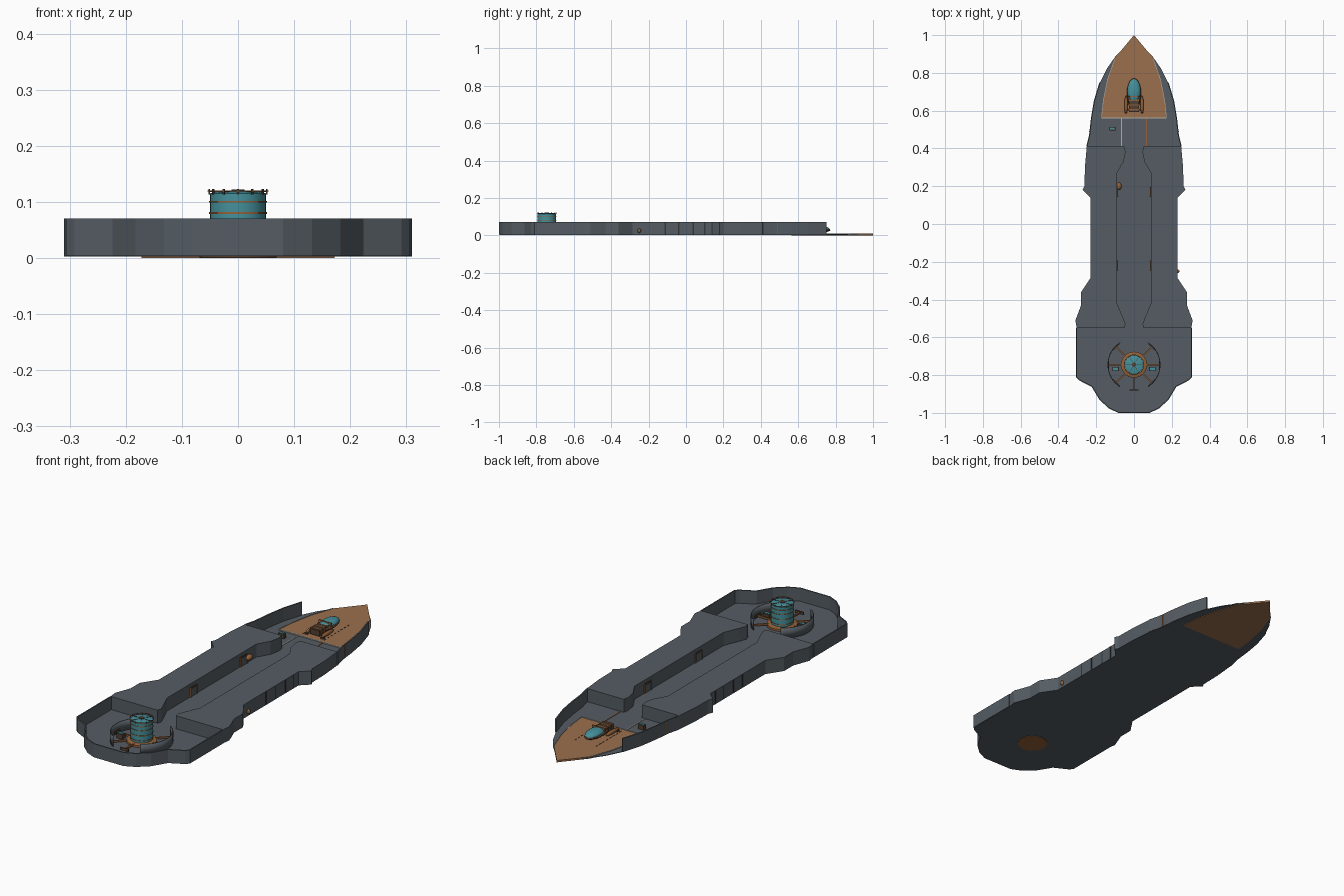
import bpy, bmesh, math
from mathutils import Vector, Matrix

if "Cube" in bpy.data.objects:
    bpy.data.objects.remove(bpy.data.objects["Cube"])


def material(name, r, g, b):
    m = bpy.data.materials.new(name)
    m.use_nodes = True
    m.diffuse_color = (r, g, b, 1)
    m.node_tree.nodes["Principled BSDF"].inputs["Base Color"].default_value = (r, g, b, 1)
    return m


GRAY = material("hull gray", .09, .108, .125)
DARK = material("dark seam", .035, .04, .045)
COPPER = material("copper deck", .33, .16, .075)
BRONZE = material("bronze trim", .3, .12, .04)
BROWN = material("brown metal", .085, .05, .03)
TEAL = material("teal glass", .06, .28, .33)
PALE = material("pale line", .45, .43, .38)


def finish(name, bm, mat, smooth=False):
    bmesh.ops.recalc_face_normals(bm, faces=bm.faces[:])
    me = bpy.data.meshes.new(name)
    bm.to_mesh(me)
    bm.free()
    ob = bpy.data.objects.new(name, me)
    bpy.context.collection.objects.link(ob)
    me.materials.append(mat)
    if smooth:
        bpy.context.view_layer.objects.active = ob
        bpy.ops.object.select_all(action='DESELECT')
        ob.select_set(True)
        bpy.ops.object.shade_smooth_by_angle(angle=math.radians(35))
    return ob


def prism(name, pts, z0, z1, mat):
    bm = bmesh.new()
    f = bm.faces.new([bm.verts.new((x, y, z0)) for x, y in pts])
    top = bmesh.ops.extrude_face_region(bm, geom=[f])["geom"]
    bmesh.ops.translate(bm, vec=(0, 0, z1 - z0), verts=[v for v in top if isinstance(v, bmesh.types.BMVert)])
    return finish(name, bm, mat)


def box(name, center, size, mat, angle=0):
    bm = bmesh.new()
    bmesh.ops.create_cube(bm, size=1, matrix=Matrix.Translation(center)
                          @ Matrix.Rotation(angle, 4, 'Z') @ Matrix.Diagonal((*size, 1)))
    return finish(name, bm, mat)


def lathe(name, profile, center, mat, steps=32):
    bm = bmesh.new()
    vs = [bm.verts.new((r, 0, z)) for r, z in profile]
    es = [bm.edges.new(p) for p in zip(vs, vs[1:])]
    bmesh.ops.spin(bm, geom=vs + es, cent=(0, 0, 0), axis=(0, 0, 1), angle=math.tau, steps=steps)
    bmesh.ops.remove_doubles(bm, verts=bm.verts[:], dist=1e-5)
    bmesh.ops.translate(bm, vec=center, verts=bm.verts[:])
    return finish(name, bm, mat, True)


def wall(name, path, z0, z1, mat, thick=.006, smooth=False):
    bm = bmesh.new()
    lo = [bm.verts.new((x, y, z0)) for x, y in path]
    hi = [bm.verts.new((x, y, z1)) for x, y in path]
    for i in range(len(path) - 1):
        bm.faces.new((lo[i], lo[i + 1], hi[i + 1], hi[i]))
    ob = finish(name, bm, mat, smooth)
    s = ob.modifiers.new("thickness", 'SOLIDIFY')
    s.thickness, s.offset = thick, 0


def ellipsoid(name, center, size, mat):
    bm = bmesh.new()
    bmesh.ops.create_uvsphere(bm, u_segments=20, v_segments=12, radius=1,
                              matrix=Matrix.Translation(center) @ Matrix.Diagonal((*size, 1)))
    return finish(name, bm, mat, True)


def flip(pts):
    return [(-x, y) for x, y in reversed(pts)]


# Half outlines of the ship, listed from bow to stern
FLOOR, TOP = .006, .07
bow = [(.18, .75), (.21, .65), (.225, .56), (.235, .47), (.25, .41)]
middle = [(.25, .41), (.26, .3), (.262, .2), (.272, .18), (.23, .14), (.23, -.285),
          (.28, -.36), (.28, -.43), (.31, -.51), (.304, -.55)]
stern = [(.304, -.55), (.304, -.81), (.29, -.825), (.222, -.86), (.18, -.93), (.13, -.975), (.08, -.998)]
corridor = [(.05, .41), (.045, .38), (.055, .33), (.09, .27), (.09, -.42), (.06, -.49), (.045, -.53), (.05, -.55)]

# Hull floor
half = [(.1, .885), (.145, .82)] + bow + middle[1:] + stern[1:]
prism("hull_floor", [(0, .99)] + half + flip(half), .003, FLOOR, GRAY)

# Bow deck with a pale rear lip
deck = [(.1, .88), (.14, .765), (.163, .65), (.172, .563)]
prism("bow_deck", [(0, 1)] + deck + flip(deck), 0, .009, COPPER)
box("deck_rear_lip", (0, .562, .008), (.344, .005, .006), PALE)

# Solid side blocks, bow walls and their details
for s, side in ((1, "left"), (-1, "right")):
    mirror = [(s * x, y) for x, y in middle + corridor[::-1]]
    prism(side + "_block", mirror, FLOOR - .002, TOP, GRAY)
    wall(side + "_bow_wall", [(s * x, y) for x, y in bow], .004, TOP, GRAY)
    wall(side + "_deck_trim", [(s * x, y) for x, y in deck], .007, .011, PALE, .003)
    for y in (.17, -.22):
        box(side + "_corridor_door", (s * .089, y, .03), (.006, .05, .046), BROWN)
        box(side + "_door_panel", (s * .087, y, .028), (.006, .036, .038), GRAY)
        for e in (-1, 1):
            box(side + "_door_post", (s * .086, y + e * .025, .03), (.006, .004, .046), BRONZE)
    for y in (.04, -.04, -.11, .1):
        box(side + "_hull_seam", (s * .23, y, .037), (.003, .008, .064), DARK)
    box(side + "_hull_stripe", (s * .234, .49, .037), (.006, .004, .064), BRONZE)
    box(side + "_floor_line", (s * .066, .487, .007), (.004, .15, .003), BRONZE if s > 0 else PALE)
    for i in range(8):
        box(side + "_deck_dash", (s * .058, .59 + i * .026, .0095), (.002, .014, .002), BROWN)
ellipsoid("corridor_vent", (-.08, .2, .035), (.014, .02, .014), BRONZE)
box("forward_console", (-.115, .505, .017), (.032, .018, .022), BROWN)
box("forward_screen", (-.115, .505, .029), (.026, .012, .003), TEAL)
ellipsoid("side_lamp", (.233, -.25, .025), (.008, .009, .012), BRONZE)
box("side_lamp_glass", (.238, -.25, .025), (.006, .008, .01), TEAL)

# Stern bay wall
wall("stern_wall", stern + flip(stern), .004, TOP, GRAY)

# Tower: base, glass body, hoops and cap
C = Vector((0, -.745, 0))


def polar(r, a, z=0):
    return C + Vector((r * math.cos(a), r * math.sin(a), z))


lathe("tower_base", [(0, .001), (.069, .001), (.069, .016), (.058, .02), (0, .02)], C, BRONZE)
lathe("tower_body", [(0, .018), (.05, .018), (.05, .115), (.044, .117), (0, .12)], C, TEAL)
for z in (.03, .055, .08, .1):
    lathe("tower_hoop", [(.048, z - .0015), (.052, z - .0015), (.052, z + .0015), (.048, z + .0015)], C, BRONZE)
lathe("tower_cap", [(0, .117), (.012, .117), (.012, .122), (0, .122)], C, BROWN, 16)
lathe("tower_rail", [(.051, .118), (.054, .118), (.054, .1205), (.051, .1205), (.051, .118)], C, BRONZE)
for i in range(12):
    a = i * math.tau / 12
    box("rail_post", polar(.051, a, .118), (.003, .003, .009), BROWN, a)
for i in range(6):
    a = i * math.tau / 6
    box("cap_rib", polar(.032, a, .1185), (.038, .002, .002), BROWN, a)

# Curved screens around the tower
for name, mid in (("left_screen", 0), ("right_screen", math.pi)):
    arc = [polar(.138, mid + math.radians(-58 + 116 * i / 20)) for i in range(21)]
    wall(name, [(p.x, p.y) for p in arc], .005, .056, GRAY, .004, True)

# Radial struts with cross bars, and consoles
for deg in (45, 135, 180, 225, 270, 315, 0):
    a = math.radians(deg)
    box("strut", polar(.1, a, .016), (.075, .007, .008), BRONZE, a)
    box("strut_bar", polar(.134, a, .018), (.005, .045, .012), BROWN, a)
for x in (-.097, .097):
    box("tower_console", (x, -.768, .017), (.034, .022, .024), BROWN)
    box("console_screen", (x, -.768, .03), (.027, .014, .003), TEAL)

# Small craft parked on the bow deck
ellipsoid("craft_hull", (0, .69, .028), (.038, .082, .016), BROWN)
ellipsoid("craft_canopy", (0, .705, .034), (.034, .062, .017), TEAL)
box("craft_engine", (0, .63, .028), (.052, .075, .026), BROWN)
for y in (.605, .63, .655):
    box("engine_band", (0, y, .029), (.056, .006, .029), BRONZE)
box("canopy_frame", (0, .675, .036), (.068, .005, .032), BRONZE)
for s in (-1, 1):
    ellipsoid("craft_pod", (s * .042, .632, .02), (.009, .048, .01), BRONZE)
    for y in (.605, .65):
        box("pod_arm", (s * .033, y, .022), (.024, .006, .006), BROWN)
    box("pod_foot", (s * .044, .594, .012), (.014, .014, .01), BROWN)
